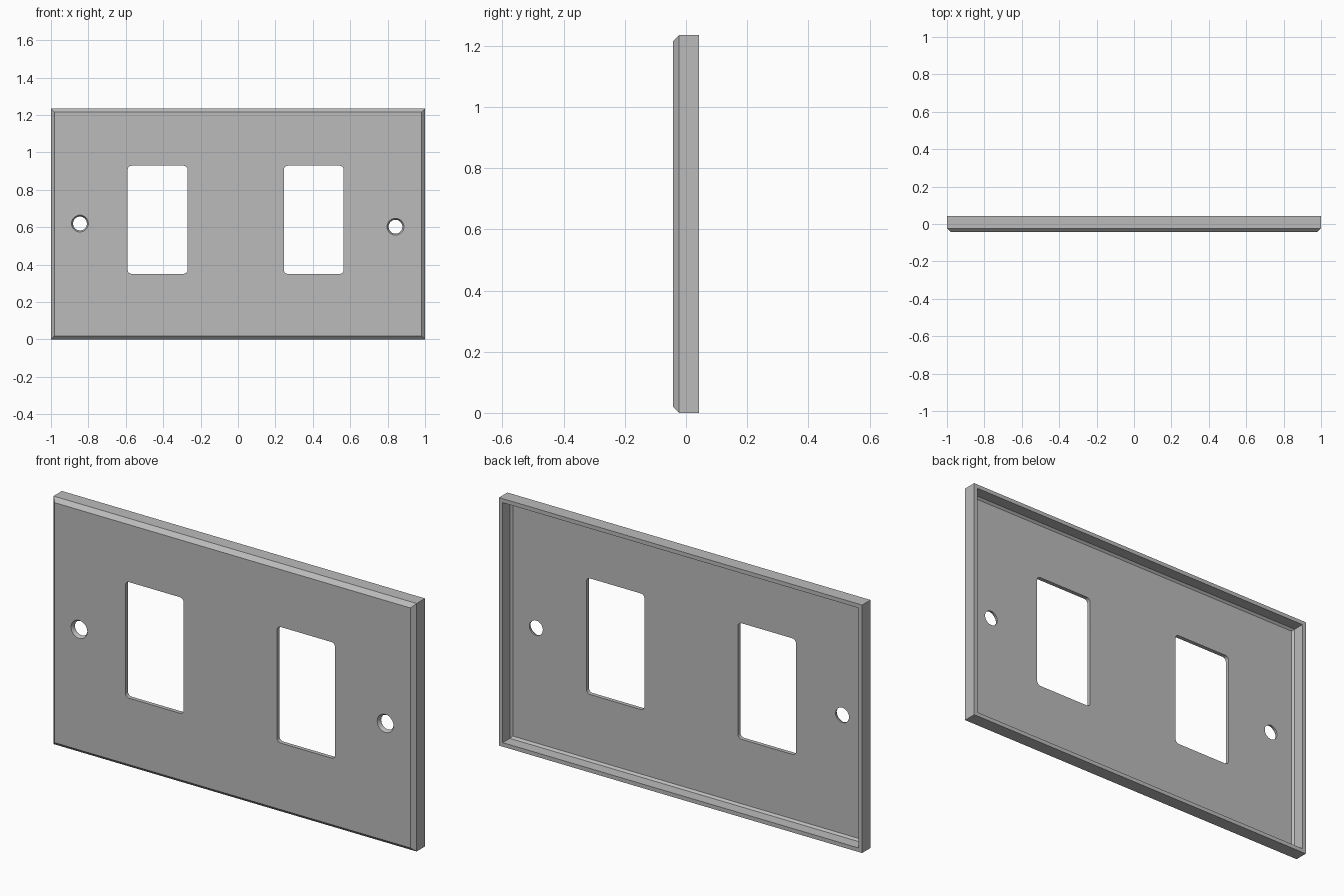
import bpy, bmesh, math

old = bpy.data.objects.get("Cube")
if old:
    bpy.data.objects.remove(old, do_unlink=True)

WIDTH, HEIGHT = 2.0, 1.235
BACK, FRONT = 0.043, -0.043
BEVEL, WALL = 0.02, 0.02

grey = bpy.data.materials.new("plate_grey")
grey.use_nodes = True
colour = (0.5, 0.5, 0.5, 1)
grey.diffuse_color = colour
grey.node_tree.nodes["Principled BSDF"].inputs["Base Color"].default_value = colour


def loft(name, rings):
    """Join matching closed rings of points and cap both ends."""
    bm = bmesh.new()
    loops = [[bm.verts.new(p) for p in ring] for ring in rings]
    n = len(loops[0])
    for a, b in zip(loops, loops[1:]):
        for i in range(n):
            j = (i + 1) % n
            bm.faces.new((a[i], a[j], b[j], b[i]))
    bm.faces.new(loops[0])
    bm.faces.new(loops[-1])
    bmesh.ops.recalc_face_normals(bm, faces=bm.faces)
    mesh = bpy.data.meshes.new(name)
    bm.to_mesh(mesh)
    bm.free()
    mesh.materials.append(grey)
    obj = bpy.data.objects.new(name, mesh)
    bpy.context.collection.objects.link(obj)
    return obj


def rectangle(inset, y):
    x = WIDTH / 2 - inset
    return [(-x, y, inset), (x, y, inset),
            (x, y, HEIGHT - inset), (-x, y, HEIGHT - inset)]


def rounded_rectangle(x, z, w, h, r, y, steps=4):
    points = []
    for k, (sx, sz) in enumerate([(1, 1), (-1, 1), (-1, -1), (1, -1)]):
        for i in range(steps + 1):
            a = math.pi / 2 * (k + i / steps)
            points.append((x + sx * (w / 2 - r) + r * math.cos(a), y,
                           z + sz * (h / 2 - r) + r * math.sin(a)))
    return points


def circle(x, z, r, y, n=32):
    return [(x + r * math.cos(2 * math.pi * i / n), y,
             z + r * math.sin(2 * math.pi * i / n)) for i in range(n)]


# Bevelled plate with a shallow hollow in the back
plate = loft("wall_plate", [
    rectangle(WALL + 0.01, FRONT + WALL),
    rectangle(WALL, FRONT + WALL + 0.01),
    rectangle(WALL, BACK),
    rectangle(0, BACK),
    rectangle(0, FRONT + BEVEL),
    rectangle(BEVEL, FRONT)])

# Two rounded openings
cutters = [loft("opening_cutter", [
    rounded_rectangle(x, 0.64, 0.32, 0.578, 0.02, y) for y in (-0.1, 0.1)])
    for x in (-0.43, 0.405)]

# Two countersunk screw holes
for x, z in ((-0.845, 0.62), (0.842, 0.603)):
    cutters.append(loft("screw_hole_cutter", [
        circle(x, z, 0.045, -0.1), circle(x, z, 0.045, FRONT),
        circle(x, z, 0.037, FRONT + 0.012), circle(x, z, 0.037, 0.1)]))

bpy.context.view_layer.objects.active = plate
for cutter in cutters:
    cut = plate.modifiers.new("cut", "BOOLEAN")
    cut.operation = "DIFFERENCE"
    cut.solver = "EXACT"
    cut.object = cutter
    bpy.ops.object.modifier_apply(modifier=cut.name)
    bpy.data.objects.remove(cutter, do_unlink=True)

bpy.ops.object.select_all(action="DESELECT")
plate.select_set(True)
bpy.ops.object.shade_smooth_by_angle(angle=math.radians(35))
